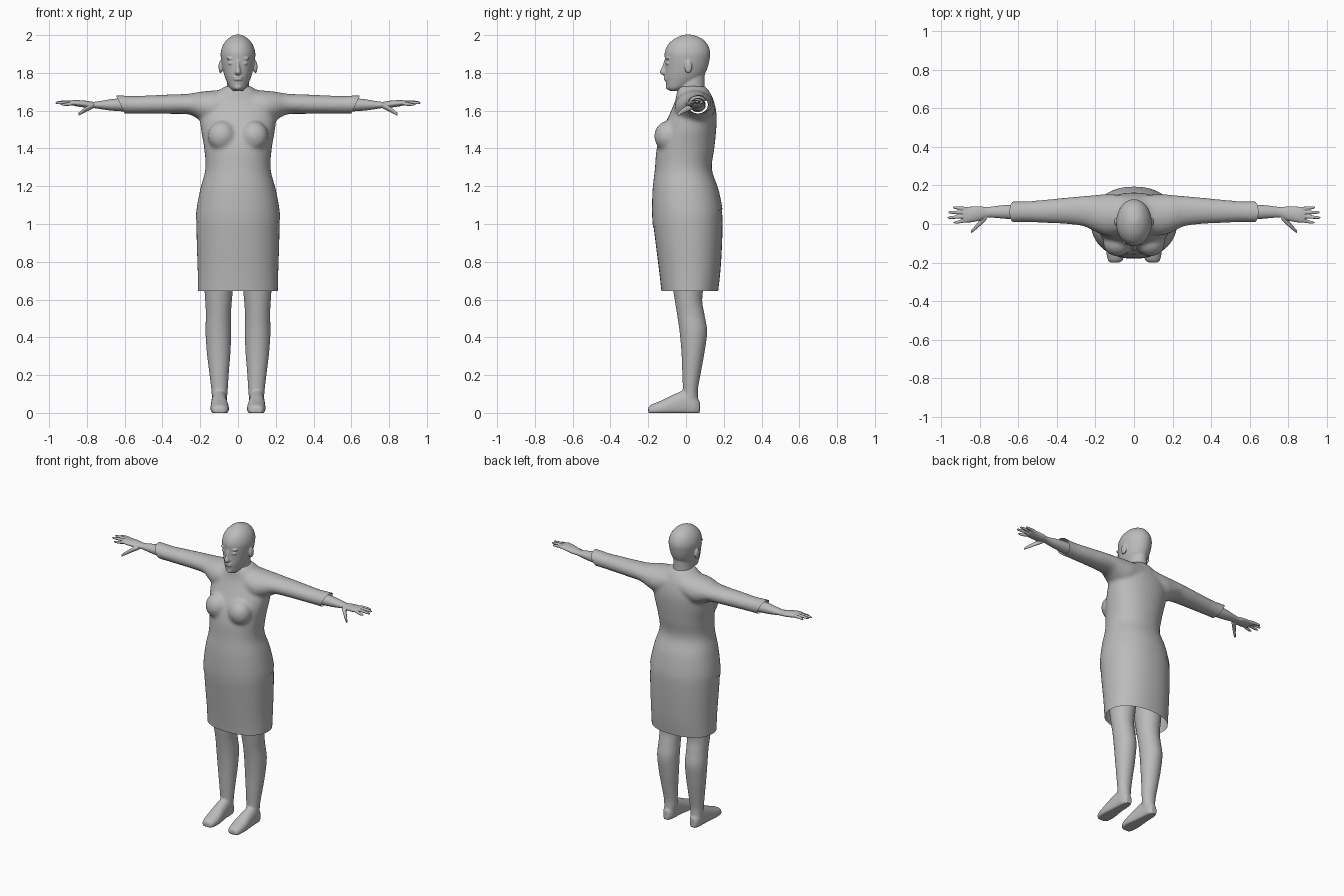
import bpy, bmesh, math
from mathutils import Vector, Matrix

grey = bpy.data.materials.new("soft_grey")
grey.diffuse_color = (0.5, 0.5, 0.5, 1)


def spline(rows, steps=5):
    """Catmull-Rom rows between the given cross-sections."""
    out, n = [], len(rows)
    for i in range(n - 1):
        p = [rows[max(i - 1, 0)], rows[i], rows[i + 1], rows[min(i + 2, n - 1)]]
        for k in range(steps):
            t = k / steps
            out.append([0.5 * (2 * b + (c - a) * t + (2 * a - 5 * b + 4 * c - d) * t * t
                               + (3 * b - a - 3 * c + d) * t ** 3) for a, b, c, d in zip(*p)])
    out.append(list(rows[-1]))
    return out


def loft(bm, rows, axis="z", side=1, power=1.0, caps=True, seg=40):
    """Skin oval sections; row = (position, low a, high a, low b, high b)."""
    rings = []
    for t, a0, a1, b0, b1 in spline(rows):
        ring = []
        for k in range(seg):
            ang = 2 * math.pi * k / seg
            c, s = math.cos(ang), math.sin(ang)
            a = (a0 + a1) / 2 + (a1 - a0) / 2 * math.copysign(abs(c) ** power, c)
            b = (b0 + b1) / 2 + (b1 - b0) / 2 * math.copysign(abs(s) ** power, s)
            x, y, z = {"x": (t, a, b), "y": (a, t, b), "z": (a, b, t)}[axis]
            ring.append(bm.verts.new((x * side, y, max(z, 0))))
        rings.append(ring)
    for r, q in zip(rings, rings[1:]):
        for k in range(seg):
            j = (k + 1) % seg
            bm.faces.new((r[k], r[j], q[j], q[k]))
    if caps:
        bm.faces.new(rings[0])
        bm.faces.new(rings[-1])


def sym(rows):
    """(z, half width, back/front y) rows to full sections."""
    return [(z, -h, h, y0, y1) for z, h, y0, y1 in rows]


def ball(bm, loc, size):
    m = Matrix.Translation(loc) @ Matrix.Diagonal((*size, 1))
    bmesh.ops.create_uvsphere(bm, u_segments=24, v_segments=16, radius=1, matrix=m)


def finish(name, bm, voxel=None, smooth=3, cuts=()):
    """Fuse the volumes, trim openings and shade smooth."""
    bmesh.ops.recalc_face_normals(bm, faces=bm.faces)
    me = bpy.data.meshes.new(name)
    bm.to_mesh(me)
    bm.free()
    ob = bpy.data.objects.new(name, me)
    bpy.context.collection.objects.link(ob)
    if voxel:
        mod = ob.modifiers.new("fuse", "REMESH")
        mod.mode = "VOXEL"
        mod.voxel_size = voxel
        sm = ob.modifiers.new("soften", "SMOOTH")
        sm.iterations = smooth
        dg = bpy.context.evaluated_depsgraph_get()
        me = bpy.data.meshes.new_from_object(ob.evaluated_get(dg))
        ob.modifiers.clear()
        ob.data = me
    if cuts:
        bm = bmesh.new()
        bm.from_mesh(me)
        for co, no in cuts:
            bmesh.ops.bisect_plane(bm, geom=bm.verts[:] + bm.edges[:] + bm.faces[:],
                                   plane_co=co, plane_no=Vector(no).normalized(), clear_outer=True)
        bm.to_mesh(me)
        bm.free()
    me.materials.clear()
    me.materials.append(grey)
    for p in me.polygons:
        p.use_smooth = True
        p.material_index = 0
    return ob


# Blouse: torso, bust and sleeves, trimmed open at hem and cuffs
bm = bmesh.new()
loft(bm, sym([(.93, .222, -.17, .197), (1.05, .223, -.18, .197), (1.18, .201, -.177, .173),
              (1.29, .173, -.165, .137), (1.4, .179, -.155, .15), (1.5, .196, -.125, .16),
              (1.58, .2, -.088, .162), (1.65, .17, -.058, .148), (1.70, .11, -.048, .125),
              (1.73, .068, -.038, .1)]), power=.92)
sleeve = [(.05, -.05, .15, 1.56, 1.712), (.14, -.06, .155, 1.53, 1.706), (.2, -.04, .15, 1.55, 1.70),
          (.26, -.012, .145, 1.58, 1.69), (.35, 0, .137, 1.583, 1.686), (.45, .005, .127, 1.584, 1.682),
          (.55, .01, .118, 1.584, 1.678), (.62, .008, .118, 1.584, 1.681), (.7, .006, .12, 1.582, 1.683)]
for s in (1, -1):
    loft(bm, sleeve, "x", s)
    ball(bm, (s * .085, -.098, 1.465), (.075, .07, .08))
finish("blouse", bm, .011, 6, [((.645, 0, 1.68), (.095, 0, -.045)),
                               ((-.645, 0, 1.68), (-.095, 0, -.045)),
                               ((0, -.18, .98), (0, .095, -.37))])

# Skirt: open tube
bm = bmesh.new()
loft(bm, sym([(.645, .212, -.13, .17), (.75, .213, -.142, .182), (.9, .218, -.161, .191),
              (1.03, .219, -.176, .193), (1.09, .213, -.174, .186)]), power=.9, caps=False, seg=64)
finish("skirt", bm)

# Head and neck
bm = bmesh.new()
loft(bm, sym([(1.705, .025, -.085, -.03), (1.72, .042, -.1, 0), (1.75, .058, -.107, .06),
              (1.78, .07, -.111, .09), (1.82, .081, -.111, .112), (1.87, .09, -.112, .125),
              (1.91, .091, -.112, .128), (1.95, .078, -.095, .114), (1.98, .054, -.062, .086),
              (1.997, .028, -.025, .047), (2.003, .01, 0, .02)]))
loft(bm, sym([(1.65, .075, -.04, .11), (1.72, .06, -.043, .098), (1.8, .055, -.04, .1)]))
loft(bm, sym([(1.79, .013, -.125, -.09), (1.803, .017, -.139, -.09), (1.83, .011, -.127, -.09),
              (1.868, .009, -.115, -.09)]))  # nose
for z in (1.778, 1.766):
    ball(bm, (0, -.106, z), (.025, .013, .0065))  # lips
ball(bm, (0, -.09, 1.725), (.022, .017, .016))  # chin
for s in (1, -1):
    ball(bm, (s * .092, .012, 1.832), (.011, .021, .034))  # ear
    ball(bm, (s * .036, -.094, 1.851), (.017, .014, .008))  # eye
    ball(bm, (s * .036, -.094, 1.876), (.026, .014, .007))  # brow
finish("head", bm, .0045, 3)

for s, tag in ((1, "left"), (-1, "right")):
    # Forearm, palm, fingers and thumb
    bm = bmesh.new()
    loft(bm, [(.52, .02, .105, 1.592, 1.668), (.64, .025, .1, 1.598, 1.664), (.7, .03, .095, 1.604, 1.656),
              (.76, .033, .088, 1.613, 1.647), (.8, .018, .092, 1.615, 1.652),
              (.85, .008, .09, 1.622, 1.656), (.885, .01, .088, 1.63, 1.654)], "x", s)
    for base, tip, end, z in ((.019, .008, .93, 1.632), (.04, .033, .962, 1.64),
                              (.06, .06, .958, 1.643), (.079, .085, .935, 1.641)):
        loft(bm, [(.865, base - .01, base + .01, 1.631, 1.653),
                  ((.865 + end) / 2, (base + tip) / 2 - .009, (base + tip) / 2 + .009, z - .007, z + .012),
                  (end - .006, tip - .007, tip + .007, z - .006, z + .008),
                  (end + .005, tip - .003, tip + .003, z - .003, z + .003)], "x", s, seg=16)
    loft(bm, [(.765, .02, .06, 1.612, 1.642), (.795, -.008, .028, 1.598, 1.628),
              (.825, -.034, -.01, 1.582, 1.606), (.845, -.048, -.032, 1.572, 1.588)], "x", s, seg=16)
    finish(tag + "_hand", bm, .0035, 2)

    # Leg and foot
    bm = bmesh.new()
    loft(bm, [(.03, .065, .135, -.02, .065), (.08, .058, .138, -.02, .064), (.13, .054, .142, -.017, .064),
              (.22, .048, .153, -.02, .08), (.32, .04, .165, -.024, .098), (.43, .036, .172, -.034, .112),
              (.52, .037, .17, -.047, .098), (.6, .032, .174, -.06, .086), (.72, .02, .182, -.078, .1),
              (.9, .008, .19, -.09, .12)], "z", s)
    loft(bm, [(-.2, .078, .12, -.01, .028), (-.185, .057, .136, -.015, .043), (-.13, .048, .145, -.02, .066),
              (-.06, .055, .143, -.02, .1), (0, .06, .14, -.02, .12), (.045, .065, .135, -.02, .1),
              (.073, .08, .12, -.01, .06)], "y", s, power=.9)
    finish(tag + "_leg", bm, .006, 3)
